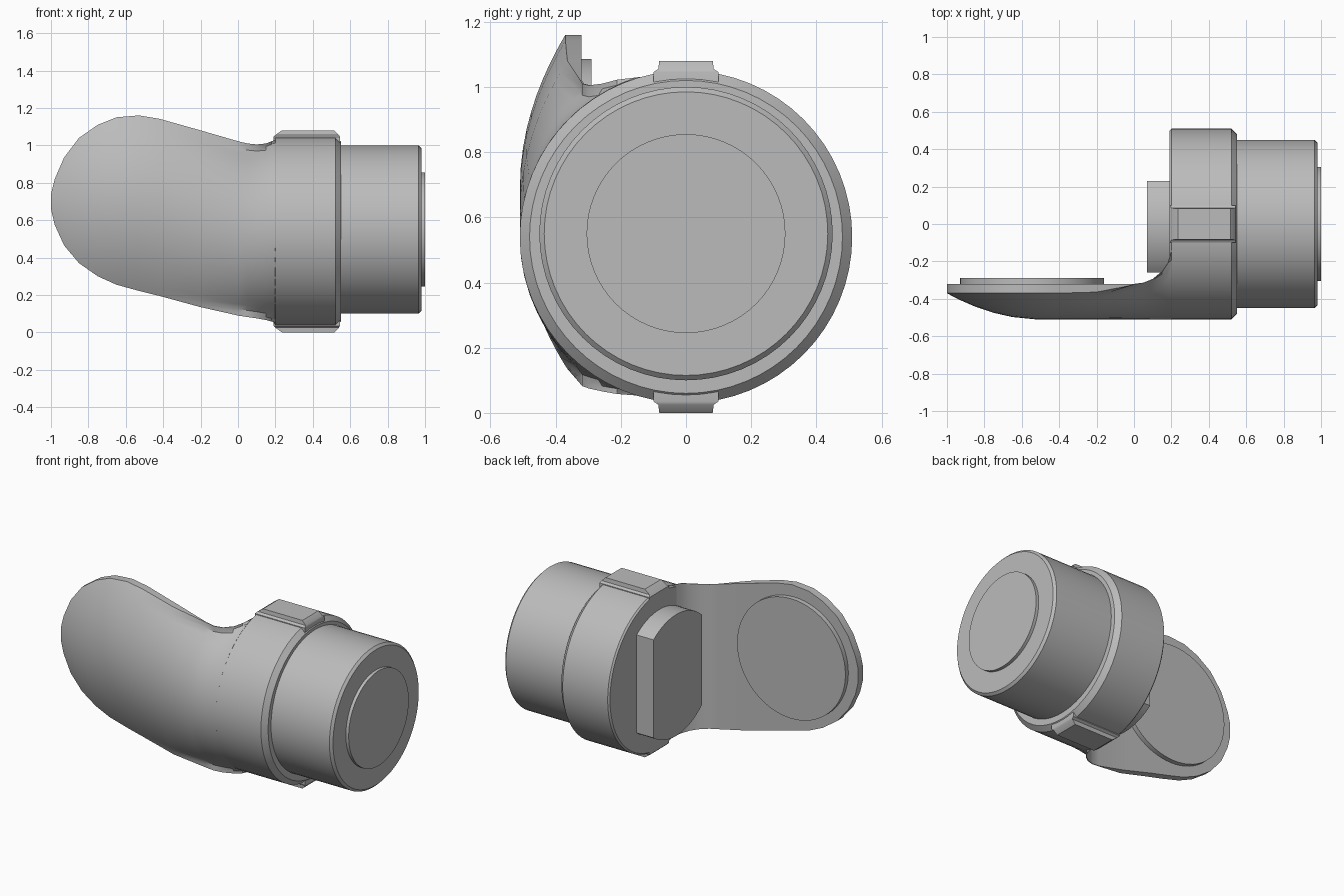
import bpy, bmesh, math
from mathutils import Matrix

cube = bpy.data.objects.get("Cube")
if cube:
    bpy.data.objects.remove(cube, do_unlink=True)

grey = bpy.data.materials.new("mid_grey")
grey.use_nodes = True
grey.diffuse_color = (0.5, 0.5, 0.5, 1)
grey.node_tree.nodes["Principled BSDF"].inputs["Base Color"].default_value = (0.5, 0.5, 0.5, 1)

RING_R, RING_Z, DRUM_Z = 0.51, 0.54, 0.55


def loft(name, sections):
    """Skin a row of closed cross-sections and cap both ends."""
    bm = bmesh.new()
    rows = [[bm.verts.new(p) for p in s] for s in sections]
    n = len(rows[0])
    for a, b in zip(rows, rows[1:]):
        for i in range(n):
            j = (i + 1) % n
            bm.faces.new((a[i], a[j], b[j], b[i]))
    bm.faces.new(rows[0][::-1])
    bm.faces.new(rows[-1])
    bmesh.ops.recalc_face_normals(bm, faces=bm.faces)
    mesh = bpy.data.meshes.new(name)
    bm.to_mesh(mesh)
    bm.free()
    obj = bpy.data.objects.new(name, mesh)
    bpy.context.collection.objects.link(obj)
    mesh.materials.append(grey)
    bpy.ops.object.select_all(action='DESELECT')
    obj.select_set(True)
    bpy.context.view_layer.objects.active = obj
    bpy.ops.object.shade_smooth_by_angle(angle=math.radians(30))
    return obj


def turned(name, profile, z, segments=64):
    """Round part along x from (x, radius) pairs."""
    angles = [math.tau * i / segments for i in range(segments)]
    return loft(name, [[(x, r * math.cos(a), z + r * math.sin(a)) for a in angles]
                       for x, r in profile])


# Round parts: collar, drum and end button
turned("collar", [(0.19, 0.5), (0.2, RING_R), (0.52, RING_R), (0.55, 0.48)], RING_Z)
turned("drum", [(0.5, 0.45), (0.965, 0.45), (0.98, 0.435)], DRUM_Z)
turned("end_button", [(0.96, 0.305), (1.0, 0.305)], DRUM_Z)

# Lugs above and below the collar
for name, side in (("top_lug", 1), ("bottom_lug", -1)):
    levels = [(0.45, 0.19, 0.545, 0.1), (0.505, 0.19, 0.545, 0.1),
              (0.515, 0.2, 0.54, 0.085), (0.54, 0.235, 0.515, 0.082)]
    loft(name, [[(x0, -w, RING_Z + side * h), (x1, -w, RING_Z + side * h),
                 (x1, w, RING_Z + side * h), (x0, w, RING_Z + side * h)]
                for h, x0, x1, w in levels])

# Clipped round plate on the inner side of the collar
PLATE_R = 0.39
a0, a1 = math.asin(0.23 / PLATE_R), math.asin(-0.26 / PLATE_R)
arc = [a0 + (a1 - a0) * i / 20 for i in range(21)]
outline = [(PLATE_R * math.sin(a), PLATE_R * math.cos(a)) for a in arc]
outline += [(y, -z) for y, z in reversed(outline)]
loft("inner_plate", [[(x, y, RING_Z + z) for y, z in outline] for x in (0.07, 0.2)])

# Paddle: outline stations as x, lower z, upper z
stations = [(-1, 0.66, 0.74), (-0.98, 0.575, 0.82), (-0.93, 0.465, 0.935),
            (-0.85, 0.37, 1.04), (-0.75, 0.3, 1.11), (-0.65, 0.255, 1.15),
            (-0.53, 0.222, 1.16), (-0.42, 0.195, 1.142), (-0.2, 0.135, 1.08),
            (0, 0.09, 1.022), (0.05, 0.082, 1.01), (0.1, 0.075, 1.005),
            (0.15, 0.066, 1.01), (0.18, 0.058, 1.022), (0.2, 0.053, 1.03)]


def paddle_section(x, low, high):
    centre, half = (low + high) / 2, (high - low) / 2
    # Back is flat, then sweeps through a fillet into the collar
    f = max(x, 0)
    back = -0.12 - math.sqrt(max(0.04 - f * f, 0.0004))
    # Front is domed, easing into the collar's round surface
    depth = 0.14 * (1 - max(0, (-0.5 - x) / 0.5) ** 2)
    s = min(max((x + 0.25) / 0.45, 0), 1)
    s = s * s * (3 - 2 * s)
    ts = [math.sin(math.pi / 2 * (i / 12 - 1)) for i in range(25)]
    front = []
    for t in ts:
        dome = -0.37 - depth * (1 - t * t)
        round_y = -math.sqrt(RING_R ** 2 - (half * t) ** 2)
        y = min(dome * (1 - s) + round_y * s, back - 0.005)
        front.append((x, y, centre + half * t))
    return front + [(x, back, centre + half * t) for t in reversed(ts)]


loft("paddle", [paddle_section(*s) for s in stations])

# Raised disc on the back of the paddle
disc = turned("paddle_disc", [(0, 0.385), (0.04, 0.385)], 0)
disc.data.transform(Matrix.Translation((-0.545, -0.33, 0.7)) @ Matrix.Rotation(math.pi / 2, 4, 'Z'))
